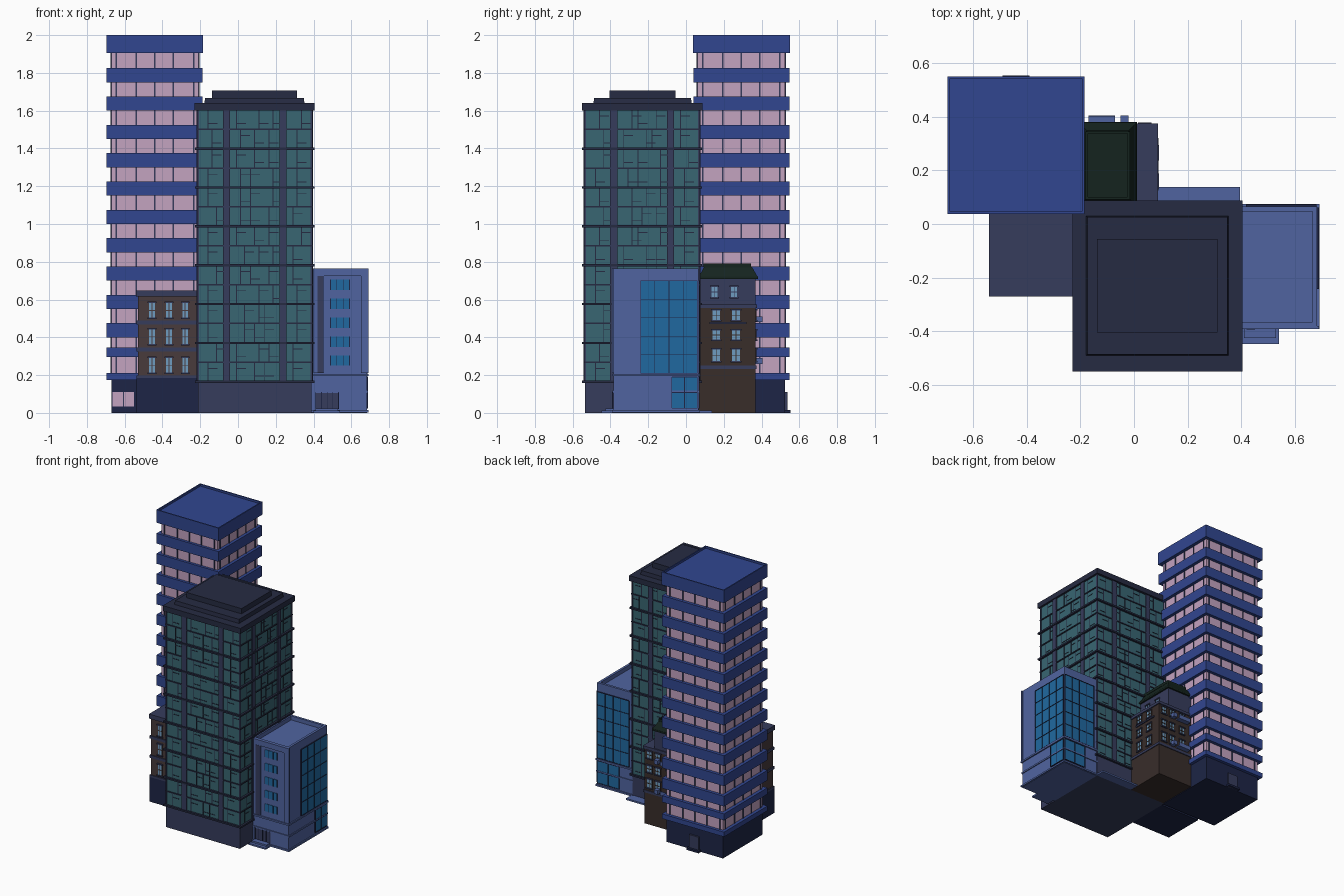
import bpy, bmesh, random
from mathutils import Vector

if "Cube" in bpy.data.objects:
    bpy.data.objects.remove(bpy.data.objects["Cube"])

random.seed(4)
parts = {}


def lin(c):
    return c / 12.92 if c <= 0.04045 else ((c + 0.055) / 1.055) ** 2.4


def mat(name, hexcol):
    m = bpy.data.materials.new(name)
    m.diffuse_color = [lin(int(hexcol[i:i + 2], 16) / 255) for i in (0, 2, 4)] + [1]
    m.use_nodes = True
    m.node_tree.nodes["Principled BSDF"].inputs["Base Color"].default_value = m.diffuse_color
    return m


BLUE = mat("royal_blue", "314690")
PINK = mat("pink_glass", "c4a3c0")
TEAL = mat("teal_glass", "386672")
SLATE = mat("slate", "363c5c")
DARK = mat("dark_slate", "262b42")
NAVY = mat("navy", "1d2546")
SKY = mat("steel_blue", "5064a0")
GLASS = mat("blue_glass", "2069a0")
BROWN = mat("brown", "483b3c")
UMBER = mat("umber", "382d2a")
GREEN = mat("green_roof", "15241f")
LIT = mat("lit_window", "6f9cc0")


def box(part, m, x0, x1, y0, y1, z0, z1, taper=0.0, sink=0.0, rim=0.02):
    """Add a box to a part; taper pulls the top in, sink makes a parapet."""
    bm = parts.setdefault(part, (bmesh.new(), m))[0]
    t = taper
    lo = [bm.verts.new(p) for p in ((x0, y0, z0), (x1, y0, z0), (x1, y1, z0), (x0, y1, z0))]
    hi = [bm.verts.new(p) for p in ((x0 + t, y0 + t, z1), (x1 - t, y0 + t, z1),
                                    (x1 - t, y1 - t, z1), (x0 + t, y1 - t, z1))]
    bm.faces.new(lo[::-1])
    top = bm.faces.new(hi)
    for i in range(4):
        j = (i + 1) % 4
        bm.faces.new((lo[i], lo[j], hi[j], hi[i]))
    if sink:
        bm.normal_update()
        bmesh.ops.inset_region(bm, faces=[top], thickness=rim)
        ring = list(top.verts)
        inner = bmesh.ops.extrude_face_region(bm, geom=[top])["geom"]
        bmesh.ops.translate(bm, vec=Vector((0, 0, -sink)),
                            verts=[v for v in inner if isinstance(v, bmesh.types.BMVert)])
        if top.is_valid:
            bm.faces.remove(top)


def panel(part, m, side, plane, u0, u1, z0, z1, d):
    """Thin block standing out by d from a wall; side is '-y', '+y', '-x' or '+x'."""
    s = -1 if side[0] == "-" else 1
    a, b = sorted((plane - s * 0.003, plane + s * d))
    if side[1] == "y":
        box(part, m, u0, u1, a, b, z0, z1)
    else:
        box(part, m, a, b, u0, u1, z0, z1)


def sides(x0, x1, y0, y1):
    return (("-y", y0, x0, x1), ("+y", y1, x0, x1), ("-x", x0, y0, y1), ("+x", x1, y0, y1))


def window(name, side, plane, c, w, z0, z1, frame=BROWN, glass=LIT):
    """Framed window with a glazing bar and a sill."""
    panel(name + "_glass", glass, side, plane, c - w / 2, c + w / 2, z0, z1, 0.003)
    for u in (c - w / 2, c, c + w / 2):
        panel(name + "_frames", frame, side, plane, u - 0.002, u + 0.002, z0, z1, 0.006)
    panel(name + "_frames", frame, side, plane, c - w / 2, c + w / 2, (z0 + z1) / 2 - .002, (z0 + z1) / 2 + .002, 0.006)
    for z in (z0, z1):
        panel(name + "_sills", SLATE, side, plane, c - w / 2 - .006, c + w / 2 + .006, z - .004, z + .004, 0.01)


# Banded tower: glazed core, projecting bands, mullions, base and back entrance
A = (-0.67, -0.21, 0.06, 0.525)
box("banded_tower_core", PINK, *A, 0.175, 1.92)
box("banded_tower_base", NAVY, A[0], A[1], A[2], A[3], 0, 0.18)
bands = [(1.75 - 0.15 * k, 1.825 - 0.15 * k) for k in range(10)] + [(0.297, 0.345), (0.175, 0.21)]
for z0, z1 in bands:
    box("banded_tower_bands", BLUE, -0.695, -0.187, 0.04, 0.548, z0, z1)
box("banded_tower_roof", BLUE, -0.695, -0.185, 0.038, 0.55, 1.905, 2.0, sink=0.015, rim=0.012)
for side, p, u0, u1 in sides(*A):
    c = (u0 + u1) / 2
    for off in (-0.205, -0.098, 0, 0.098, 0.205):
        panel("banded_tower_mullions", SLATE, side, p, c + off - .004, c + off + .004, 0.2, 1.91, 0.005)
panel("base_window", PINK, "-y", A[2], -0.665, -0.55, 0.035, 0.11, 0.004)
panel("base_window_bar", SLATE, "-y", A[2], -0.61, -0.604, 0.035, 0.11, 0.007)
panel("back_door", SLATE, "+y", A[3], -0.48, -0.4, 0, 0.11, 0.012)
box("back_door_step", NAVY, -0.49, -0.39, A[3], 0.553, 0, 0.015)

# Teal tower: glass core, floor slabs, piers, staggered mullions
B = (-0.213, 0.39, -0.535, 0.07)
box("teal_tower_glass", TEAL, *B, 0.165, 1.61)
box("teal_tower_base", SLATE, *B, 0, 0.168)
floors = [0.165 + 0.1028 * k for k in range(15)]
for k, z in enumerate(floors[:14]):
    e, h = ((0.015, 0.006) if k % 2 == 0 else (0.006, 0.004))
    box("teal_tower_slabs", DARK, B[0] - e, B[1] + e, B[2] - e, B[3] + e, z - h, z + h)
for side, p, u0, u1 in sides(*B):
    c = (u0 + u1) / 2
    for s in (-0.15, 0.15):
        panel("teal_tower_piers", SLATE, side, p, c + s - 0.019, c + s + 0.019, 0.165, 1.61, 0.008)
    for s in (-0.3, 0.3):
        panel("teal_tower_piers", SLATE, side, p, c + s - 0.004, c + s + 0.004, 0.165, 1.61, 0.004)
    for k, z in enumerate(floors[:14]):
        for off in (-0.225, -0.075, 0.0, 0.075, 0.225):
            u = c + off + random.choice((-0.022, 0, 0.022))
            panel("teal_tower_mullions", DARK, side, p, u - .0025, u + .0025, z, z + .1028, 0.003)
            zz = z + random.choice((0.03, 0.07))
            panel("teal_tower_mullions", DARK, side, p, u, u + 0.05, zz - .002, zz + .002, 0.003)
# Teal tower roof in three steps
box("teal_tower_roof", DARK, -0.23, 0.405, -0.55, 0.088, 1.6, 1.64)
box("teal_tower_roof", DARK, -0.178, 0.352, -0.49, 0.03, 1.64, 1.668, taper=0.004)
box("teal_tower_roof", DARK, -0.138, 0.312, -0.405, -0.055, 1.66, 1.707)

# Blue office: parapet block, framed front, corner glazing, ledged base
C = (0.385, 0.682, -0.383, 0.065)
box("office_block", SKY, *C, 0, 0.765, sink=0.03, rim=0.025)
for z, e in ((0.2, 0.009), (0.112, 0.006), (0.008, 0.009)):
    box("office_ledges", SKY, C[0], C[1] + e, C[2] - e, C[3] + e, z - 0.006, z + 0.006)
for u0, u1, z0, z1 in ((0.4, 0.455, 0.21, 0.765), (0.65, 0.69, 0.21, 0.765), (0.455, 0.65, 0.725, 0.765)):
    panel("office_front_frame", SKY, "-y", C[2], u0, u1, z0, z1, 0.008)
panel("office_front_strip", SLATE, "-y", C[2], 0.42, 0.45, 0.21, 0.725, 0.01)
for k in range(5):
    z = 0.25 + 0.1 * k
    panel("office_front_windows", GLASS, "-y", C[2], 0.49, 0.59, z, z + 0.055, 0.003)
    for u in (0.49, 0.523, 0.557, 0.59):
        panel("office_window_bars", NAVY, "-y", C[2], u - .002, u + .002, z, z + .055, 0.005)


def curtain(side, p, u0, u1, z0, z1, cols, rows):
    """Glass sheet with a grid of thin bars."""
    panel("office_glazing", GLASS, side, p, u0, u1, z0, z1, 0.004)
    for i in range(cols + 1):
        u = u0 + (u1 - u0) * i / cols
        panel("office_glazing_bars", NAVY, side, p, u - .002, u + .002, z0, z1, 0.007)
    for j in range(rows + 1):
        z = z0 + (z1 - z0) * j / rows
        panel("office_glazing_bars", NAVY, side, p, u0, u1, z - .002, z + .002, 0.007)


curtain("+x", C[1], -0.24, 0.06, 0.21, 0.7, 4, 5)
curtain("+y", C[3], 0.42, 0.678, 0.21, 0.7, 4, 5)
curtain("+x", C[1], -0.075, 0.06, 0.025, 0.19, 2, 2)
curtain("+y", C[3], 0.5, 0.678, 0.025, 0.19, 2, 2)
# Office entrance and the low paving behind
panel("office_door", SLATE, "-y", C[2], 0.41, 0.535, 0.02, 0.11, 0.004)
for k in range(5):
    u = 0.412 + 0.03 * k
    panel("office_door_bars", NAVY, "-y", C[2], u - .002, u + .002, 0.02, 0.11, 0.008)
box("office_steps", SKY, 0.4, 0.54, -0.448, -0.38, 0, 0.012)
box("office_steps", SKY, 0.41, 0.53, -0.425, -0.38, 0.012, 0.024)
box("rear_paving", SKY, 0.085, 0.395, 0.065, 0.137, 0, 0.012)

# Mansard house: umber walls, set-back attic storey and green roof
D = (-0.205, 0.083, 0.068, 0.368)
box("mansard_house_walls", UMBER, *D, 0, 0.56)
box("mansard_house_cornice", SLATE, D[0], 0.09, D[2], 0.375, 0.555, 0.575)
box("mansard_house_cornice", SLATE, D[0], 0.089, D[2], 0.374, 0.232, 0.25)
box("mansard_house_attic", SLATE, D[0], 0.0, D[2], 0.368, 0.57, 0.715)
box("mansard_house_roof", GREEN, D[0], 0.012, D[2], 0.38, 0.71, 0.722)
box("mansard_house_roof", GREEN, D[0], 0.01, D[2], 0.378, 0.722, 0.775, taper=0.03)
box("mansard_house_roof_rim", GREEN, -0.18, -0.015, 0.092, 0.345, 0.77, 0.79, sink=0.01, rim=0.012)
for y in (0.16, 0.265):
    for z0, z1 in ((0.27, 0.34), (0.385, 0.44), (0.488, 0.545)):
        window("house_side", "+x", D[1], y, 0.045, z0, z1, UMBER)
    window("house_attic", "+x", 0.0, y - 0.01, 0.035, 0.61, 0.67, SLATE)
for x in (-0.12, -0.03, 0.04):
    for z0, z1 in ((0.27, 0.34), (0.385, 0.44), (0.488, 0.545)):
        window("house_back", "+y", D[3], x, 0.04, z0, z1, UMBER)
panel("house_ledge", SLATE, "+x", D[1], 0.125, 0.32, 0.47, 0.48, 0.008)
# Rear balconies
for z in (0.26, 0.48):
    box("house_balconies", SKY, -0.17, -0.07, D[3], 0.405, z, z + 0.008)
    box("house_balconies", SKY, -0.17, -0.07, 0.4, 0.405, z, z + 0.03)
    box("house_balconies", SKY, -0.05, -0.02, D[3], 0.405, z, z + 0.03)

# Front brown house: navy shopfront, brown storeys, string courses
E = (-0.53, -0.205, -0.26, 0.045)
box("brown_house_shopfront", NAVY, -0.537, E[1], -0.267, E[3], 0, 0.185)
box("brown_house_walls", BROWN, *E, 0.18, 0.62)
box("brown_house_cornice", SLATE, -0.54, E[1], -0.27, E[3], 0.615, 0.648)
for z0, z1 in ((0.182, 0.198), (0.325, 0.345), (0.468, 0.488)):
    box("brown_house_courses", SLATE, -0.537, E[1], -0.267, E[3], z0, z1)
for x in (-0.455, -0.365, -0.28):
    for z0 in (0.21, 0.36, 0.5):
        window("brown_house", "-y", E[2], x, 0.034, z0, z0 + 0.085)

# Turn every collected part into an object
for name, (bm, m) in parts.items():
    bmesh.ops.recalc_face_normals(bm, faces=bm.faces)
    me = bpy.data.meshes.new(name)
    bm.to_mesh(me)
    bm.free()
    me.materials.append(m)
    bpy.context.collection.objects.link(bpy.data.objects.new(name, me))
